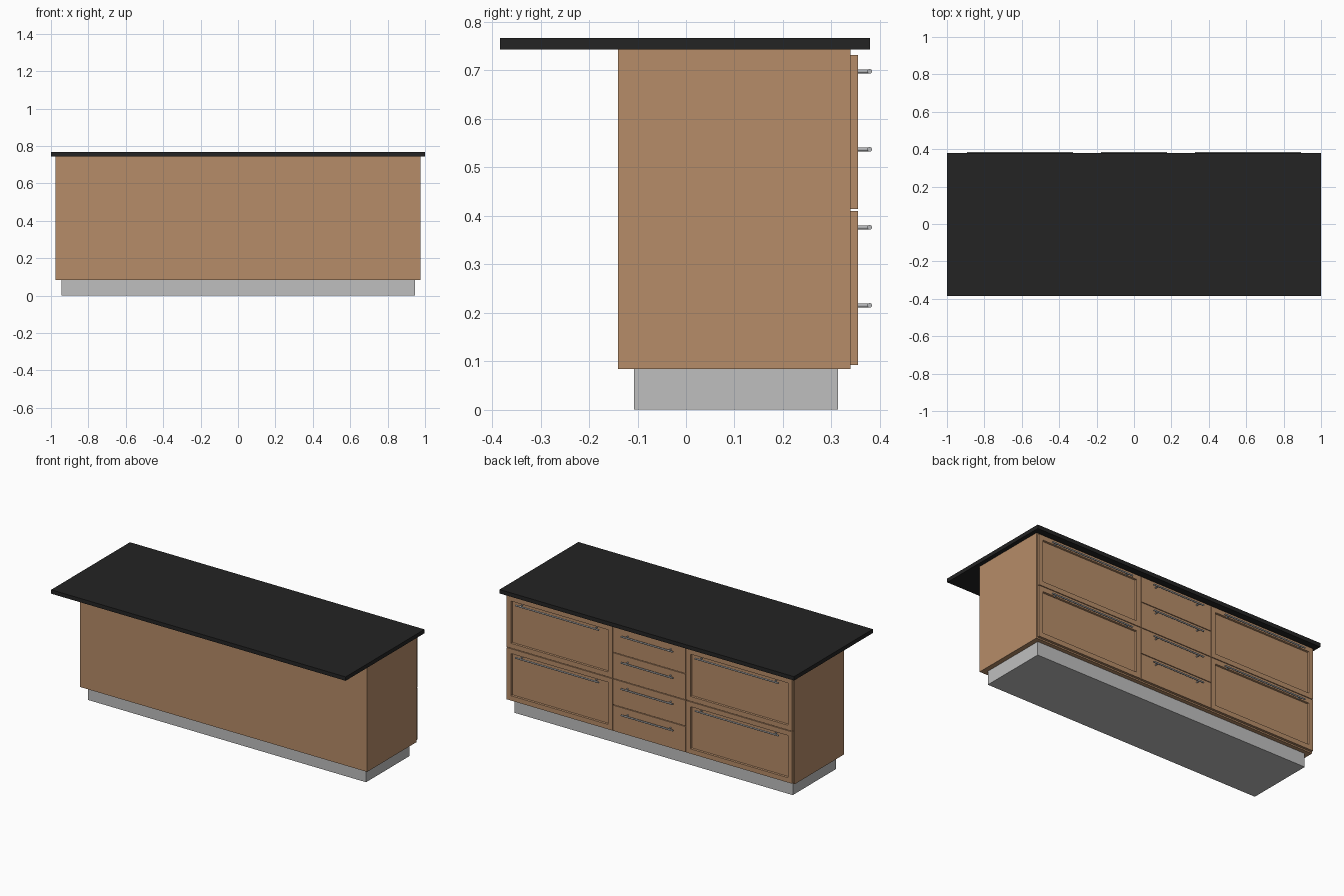
import bpy, bmesh, math
from mathutils import Matrix, Vector

if "Cube" in bpy.data.objects:
    bpy.data.objects.remove(bpy.data.objects["Cube"])


def material(name, rgb):
    m = bpy.data.materials.new(name)
    m.diffuse_color = (*rgb, 1)
    m.use_nodes = True
    m.node_tree.nodes["Principled BSDF"].inputs["Base Color"].default_value = m.diffuse_color
    return m


WOOD = material("warm wood", (0.47, 0.265, 0.14))
STONE = material("black worktop", (0.017, 0.017, 0.017))
PLINTH = material("plinth grey", (0.52, 0.52, 0.52))
METAL = material("handle steel", (0.46, 0.47, 0.48))


def finish(bm, name, mat):
    me = bpy.data.meshes.new(name)
    bm.to_mesh(me)
    bm.free()
    me.materials.append(mat)
    ob = bpy.data.objects.new(name, me)
    bpy.context.collection.objects.link(ob)
    return ob


def box_mesh(x, y, z):
    bm = bmesh.new()
    bmesh.ops.create_cube(bm, size=1)
    for v in bm.verts:
        v.co = Vector((x[v.co.x > 0], y[v.co.y > 0], z[v.co.z > 0]))
    return bm


def box(name, x, y, z, mat):
    return finish(box_mesh(x, y, z), name, mat)


def drawer_front(name, x, z, framed):
    """Slab front, or a framed front with a recessed centre panel."""
    bm = box_mesh(x, (0.340, 0.355), z)
    if framed:
        face = max(bm.faces, key=lambda f: f.calc_center_median().y)
        bmesh.ops.inset_region(bm, faces=[face], thickness=0.042)
        # a short sloped step leads into the panel
        bmesh.ops.inset_region(bm, faces=[face], thickness=0.003)
        for v in face.verts:
            v.co.y -= 0.010
    return finish(bm, name, WOOD)


def handle(name, x0, x1, z):
    """Round bar on two posts."""
    bm = bmesh.new()
    r, y = 0.0048, 0.379
    bmesh.ops.create_cone(bm, cap_ends=True, segments=16, radius1=r, radius2=r, depth=x1 - x0,
                          matrix=Matrix.Translation(((x0 + x1) / 2, y, z))
                          @ Matrix.Rotation(math.pi / 2, 4, 'Y'))
    for px in (x0 + 0.03, x1 - 0.03):
        bmesh.ops.create_cone(bm, cap_ends=True, segments=12, radius1=0.004, radius2=0.004,
                              depth=y - 0.354,
                              matrix=Matrix.Translation((px, (y + 0.354) / 2, z))
                              @ Matrix.Rotation(math.pi / 2, 4, 'X'))
    for f in bm.faces:
        f.smooth = len(f.verts) == 4
    for e in bm.edges:
        e.smooth = e.calc_face_angle(0) < 0.6
    return finish(bm, name, METAL)


# Main volumes
box("worktop", (-1, 1), (-0.384, 0.380), (0.743, 0.767), STONE)
box("cabinet_body", (-0.975, 0.975), (-0.140, 0.339), (0.084, 0.743), WOOD)
box("plinth", (-0.945, 0.945), (-0.107, 0.314), (0, 0.084), PLINTH)

# Drawer columns: x range, number of drawers, framed or slab
columns = [("left", -0.970, -0.250, 2, True),
           ("middle", -0.246, 0.246, 4, False),
           ("right", 0.250, 0.970, 2, True)]
bottom, top, gap = 0.092, 0.732, 0.004
for side, x0, x1, count, framed in columns:
    step = (top - bottom + gap) / count
    for i in range(count):
        z0 = bottom + i * step
        z1 = z0 + step - gap
        drawer_front(f"{side}_drawer_front_{i + 1}", (x0, x1), (z0, z1), framed)
        inset = 0.077 if framed else 0.070
        handle(f"{side}_drawer_handle_{i + 1}", x0 + inset, x1 - inset, z1 - 0.034)
